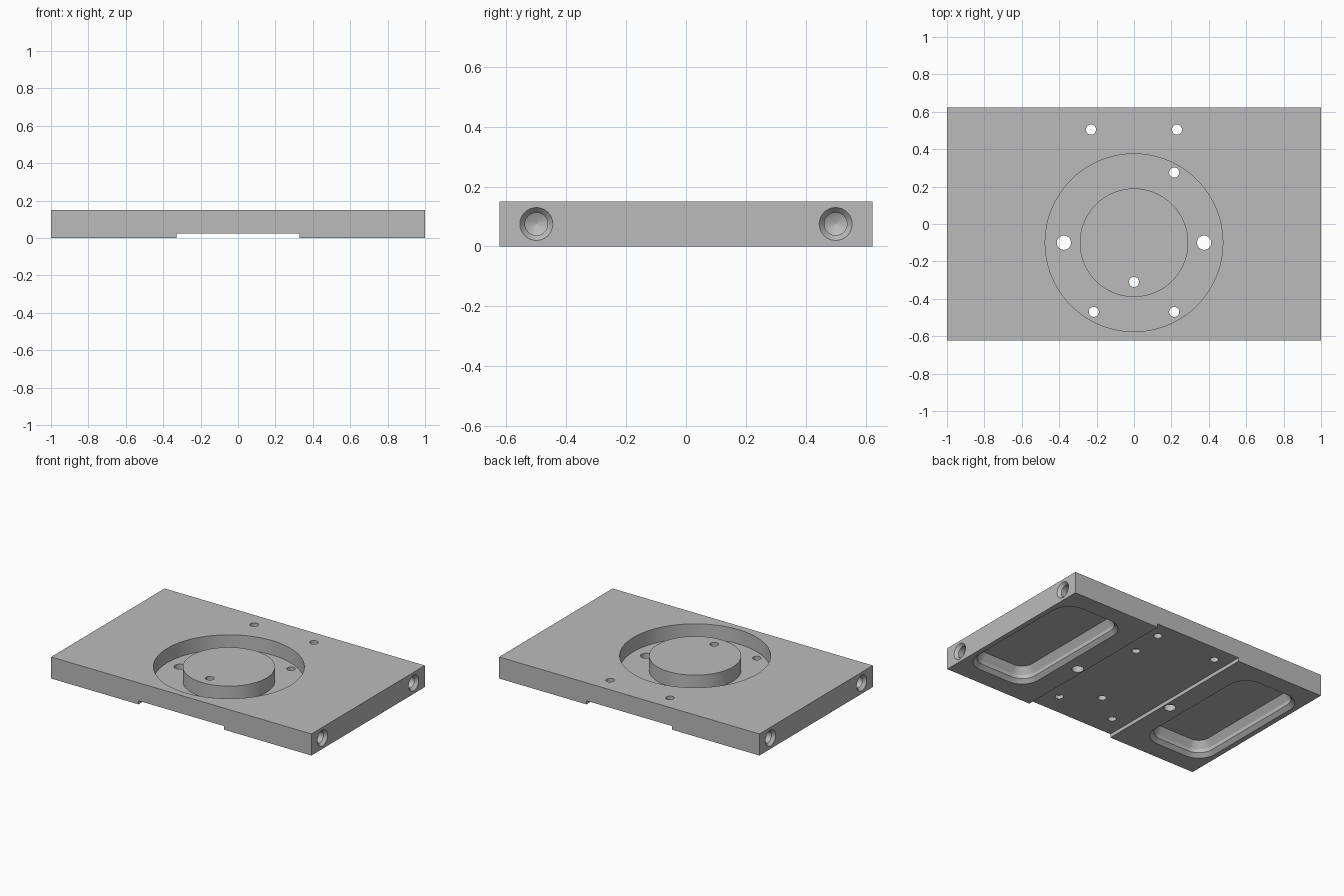
import bpy, bmesh
from math import cos, sin, pi, radians
from mathutils import Matrix, Vector

if "Cube" in bpy.data.objects:
    bpy.data.objects.remove(bpy.data.objects["Cube"])

HALF_Y, HEIGHT = 0.6225, 0.15


def loft(name, rings, closed=False):
    """Skin a stack of equal-length point rings; cap the ends unless closed."""
    bm = bmesh.new()
    loops = [[bm.verts.new(p) for p in ring] for ring in rings]
    n = len(loops[0])
    pairs = list(zip(loops, loops[1:]))
    if closed:
        pairs.append((loops[-1], loops[0]))
    else:
        bm.faces.new(loops[0][::-1])
        bm.faces.new(loops[-1])
    for low, high in pairs:
        for i in range(n):
            j = (i + 1) % n
            bm.faces.new((low[i], low[j], high[j], high[i]))
    bmesh.ops.recalc_face_normals(bm, faces=bm.faces)
    mesh = bpy.data.meshes.new(name)
    bm.to_mesh(mesh)
    bm.free()
    obj = bpy.data.objects.new(name, mesh)
    bpy.context.collection.objects.link(obj)
    return obj


def circle(r, z, n):
    return [Vector((r * cos(2 * pi * i / n), r * sin(2 * pi * i / n), z)) for i in range(n)]


def lathe(name, profile, place, n=32, closed=False):
    return loft(name, [[place @ p for p in circle(r, z, n)] for r, z in profile], closed)


def box(name, hx, hy, z0, z1):
    corners = ((-hx, -hy), (hx, -hy), (hx, hy), (-hx, hy))
    return loft(name, [[(x, y, z) for x, y in corners] for z in (z0, z1)])


def rounded_rect(cx, hx, hy, r, z, steps=10):
    points = []
    for k, (sx, sy) in enumerate(((1, 1), (-1, 1), (-1, -1), (1, -1))):
        for i in range(steps + 1):
            a = (k + i / steps) * pi / 2
            points.append((cx + sx * (hx - r) + r * cos(a), sy * (hy - r) + r * sin(a), z))
    return points


plate = box("base_plate", 1, HALF_Y, 0, HEIGHT)
cutters = []

# Shallow channel across the underside
cutters.append(box("underside_channel", 0.33, 1, -0.1, 0.025))

# Ring groove in the top, leaving a round island
ring_place = Matrix.Translation((0, -0.1, 0))
groove = [(0.29, 0.05), (0.475, 0.05), (0.475, 0.25), (0.29, 0.25)]
cutters.append(lathe("ring_groove", groove, ring_place, 96, closed=True))

# Through holes
small, large = 0.027, 0.038
holes = [(-0.23, 0.505, small), (0.23, 0.505, small), (0.215, 0.275, small),
         (-0.215, -0.47, small), (0.215, -0.47, small), (0, -0.31, small),
         (-0.375, -0.1, large), (0.375, -0.1, large)]
for x, y, r in holes:
    cutters.append(lathe("through_hole", [(r, -0.2), (r, 0.4)], Matrix.Translation((x, y, 0))))

# Underside pockets: inset and depth of each level
levels = [(-0.025, -0.025), (0.025, 0.025), (0.025, 0.05), (0.055, 0.097)]
for side in (-1, 1):
    cutters.append(loft("underside_pocket", [
        rounded_rect(side * 0.72, 0.245 - inset, 0.495 - inset, 0.13 - inset, z)
        for inset, z in levels]))

# Countersunk drilled holes in both ends
drill = [(0.065, 0.01), (0.055, 0), (0.038, -0.02), (0.038, -0.06), (0.001, -0.08)]
for side in (-1, 1):
    for y in (-0.5, 0.5):
        place = Matrix.Translation((side, y, HEIGHT / 2)) @ Matrix.Rotation(side * pi / 2, 4, "Y")
        cutters.append(lathe("end_hole", drill, place))

# Cut everything out of the plate
bpy.context.view_layer.objects.active = plate
for cutter in cutters:
    cutter.hide_render = True
    mod = plate.modifiers.new("cut", "BOOLEAN")
    mod.operation = "DIFFERENCE"
    mod.solver = "EXACT"
    mod.object = cutter
    bpy.ops.object.modifier_apply(modifier=mod.name)
    bpy.data.objects.remove(cutter)

# Plain grey metal
grey = bpy.data.materials.new("grey_metal")
grey.use_nodes = True
colour = (0.5, 0.5, 0.5, 1)
grey.diffuse_color = colour
grey.node_tree.nodes["Principled BSDF"].inputs["Base Color"].default_value = colour
plate.data.materials.clear()
plate.data.materials.append(grey)

bpy.ops.object.select_all(action="DESELECT")
plate.select_set(True)
bpy.ops.object.shade_smooth_by_angle(angle=radians(30))
